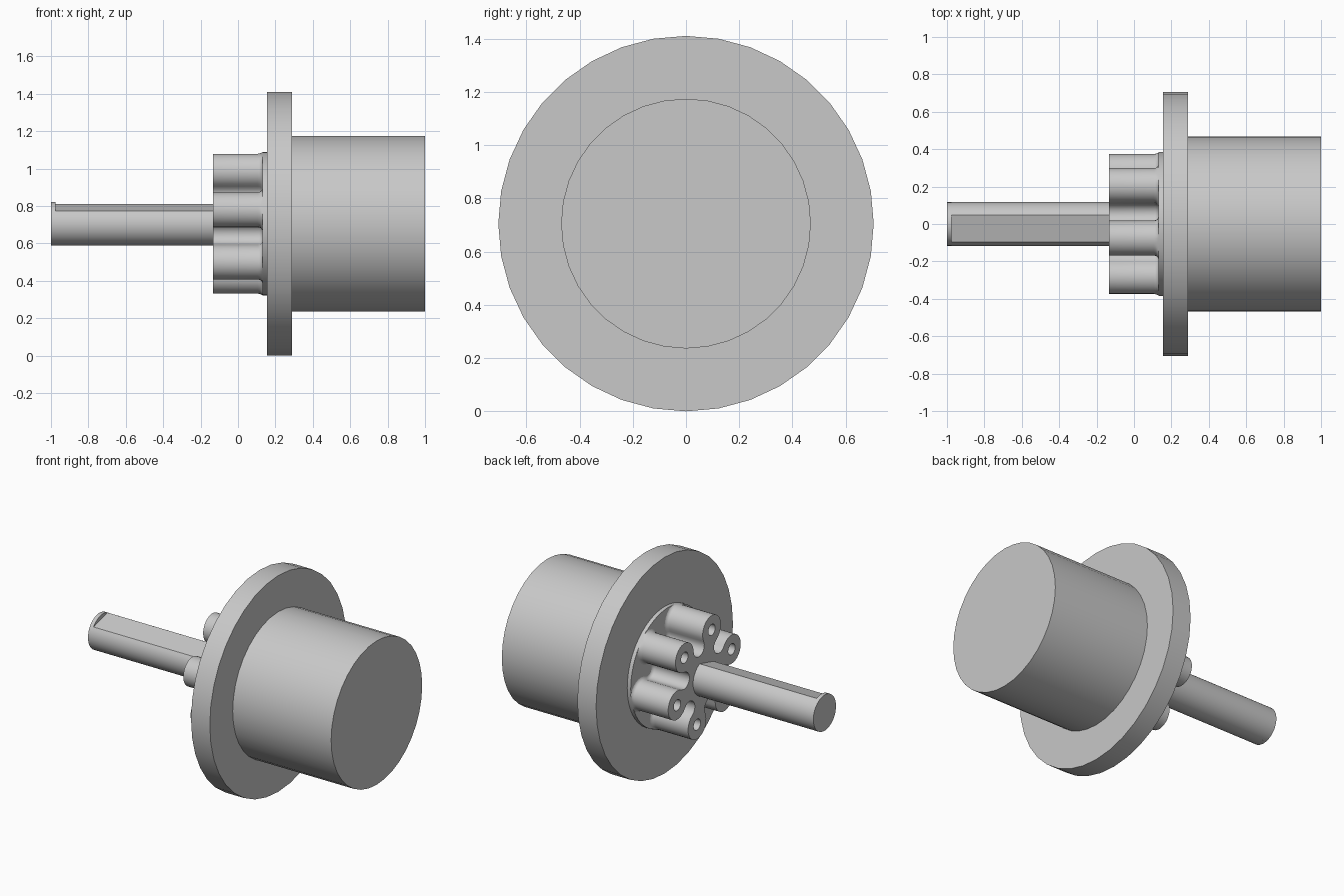
import bpy, bmesh
from math import sin, cos, atan2, acos, radians, sqrt, hypot, pi

cube = bpy.data.objects.get("Cube")
if cube:
    bpy.data.objects.remove(cube, do_unlink=True)

AXIS_Z = 0.705          # height of the turning axis
TILT = radians(15)      # turn of the lobes and the shaft flat about the axis

steel = bpy.data.materials.new("light_grey_metal")
steel.use_nodes = True
steel.diffuse_color = (0.58, 0.58, 0.58, 1)
steel.node_tree.nodes["Principled BSDF"].inputs["Base Color"].default_value = steel.diffuse_color


def loft(name, sections):
    """Join equal outlines, given as (x, [(radius, angle)]), into a closed solid along x."""
    bm = bmesh.new()
    rings = [[bm.verts.new((x, -r * sin(a), AXIS_Z + r * cos(a))) for r, a in outline]
             for x, outline in sections]
    for low, high in zip(rings, rings[1:]):
        for i in range(len(low)):
            bm.faces.new((low[i - 1], low[i], high[i], high[i - 1]))
    bm.faces.new(rings[0])
    bm.faces.new(rings[-1])
    bmesh.ops.recalc_face_normals(bm, faces=bm.faces)
    mesh = bpy.data.meshes.new(name)
    bm.to_mesh(mesh)
    bm.free()
    mesh.materials.append(steel)
    obj = bpy.data.objects.new(name, mesh)
    bpy.context.collection.objects.link(obj)
    return obj


def smooth(obj):
    bpy.ops.object.select_all(action='DESELECT')
    obj.select_set(True)
    bpy.context.view_layer.objects.active = obj
    bpy.ops.object.shade_smooth_by_angle(angle=radians(35))


def circle(radius, count=36):
    return [(radius, 2 * pi * i / count) for i in range(count)]


def disc(name, x0, x1, radius, count=36):
    obj = loft(name, [(x0, circle(radius, count)), (x1, circle(radius, count))])
    smooth(obj)
    return obj


# Main body, flange and raised boss
BOSS_R = 0.384
disc("motor_body", 0.28, 1.0, 0.469)
disc("flange", 0.155, 0.29, 0.705)
disc("boss", 0.13, 0.16, BOSS_R, 48)

# Six-lobed hub: round lobes joined by round valleys
LOBE_AT, LOBE_R, VALLEY_R = 0.29, 0.094, 0.055
half = radians(30)
valley_at = LOBE_AT * cos(half) - sqrt((LOBE_R + VALLEY_R) ** 2 - (LOBE_AT * sin(half)) ** 2)
phi = atan2(valley_at * sin(half), valley_at * cos(half) - LOBE_AT)


def lobed_outline(grow):
    points = []
    for k in range(6):
        turn = TILT + k * pi / 3
        arc = [(LOBE_AT + (LOBE_R + grow) * cos(t), (LOBE_R + grow) * sin(t))
               for t in (-phi + 2 * phi * i / 20 for i in range(21))]
        sweep = phi - half              # half angle of the valley arc
        for i in range(1, 10):
            t = phi + pi - 2 * sweep * i / 10
            arc.append((valley_at * cos(half) + (VALLEY_R - grow) * cos(t),
                        valley_at * sin(half) + (VALLEY_R - grow) * sin(t)))
        points += [(min(hypot(u, v), BOSS_R), atan2(v, u) + turn) for u, v in arc]
    return points


FILLET, FOOT = 0.025, 0.132
sections = [(-0.133, lobed_outline(0))]
for i in range(5):
    t = pi / 2 * i / 4
    sections.append((FOOT - FILLET + FILLET * sin(t), lobed_outline(FILLET * (1 - cos(t)))))
hub = loft("lobed_hub", sections)

# Blind screw hole in each lobe
for k in range(6):
    a = TILT + k * pi / 3
    cutter = loft("hole_cutter", [(-0.2, circle(0.036, 20)), (0.09, circle(0.036, 20))])
    cutter.location = (0, -LOBE_AT * sin(a), LOBE_AT * cos(a))
    cutter.hide_render = True
    bpy.context.view_layer.update()
    cut = hub.modifiers.new("hole", 'BOOLEAN')
    cut.operation, cut.solver, cut.object = 'DIFFERENCE', 'EXACT', cutter
    bpy.context.view_layer.objects.active = hub
    bpy.ops.object.modifier_apply(modifier=cut.name)
    bpy.data.objects.remove(cutter, do_unlink=True)
smooth(hub)

# Shaft with a long flat, and its full round tip
SHAFT_R, FLAT_AT = 0.117, 0.09
edge = acos(FLAT_AT / SHAFT_R)
d_shape = [(SHAFT_R, TILT + edge + (2 * pi - 2 * edge) * i / 30) for i in range(31)]
smooth(loft("shaft", [(-0.976, d_shape), (-0.12, d_shape)]))
disc("shaft_tip", -1.0, -0.975, SHAFT_R)
